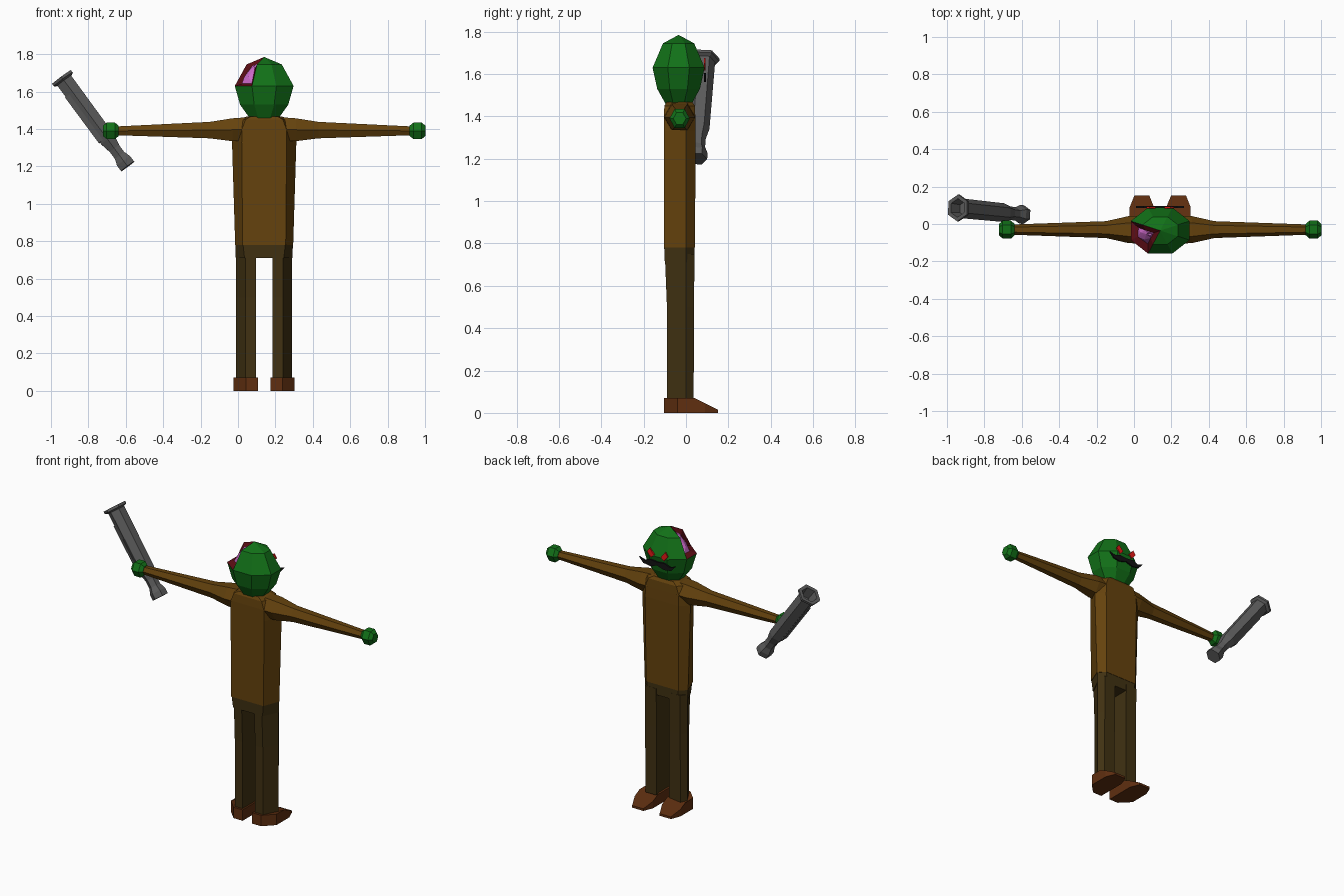
import bpy, bmesh, math
from mathutils import Vector

if "Cube" in bpy.data.objects:
    bpy.data.objects.remove(bpy.data.objects["Cube"])

CX, CY = 0.14, -0.03          # body axis


def mat(name, r, g, b):
    m = bpy.data.materials.new(name)
    m.diffuse_color = (r, g, b, 1)
    m.use_nodes = True
    m.node_tree.nodes["Principled BSDF"].inputs["Base Color"].default_value = m.diffuse_color
    return m


GREEN = mat("green skin", 0.006, 0.165, 0.009)
SHIRT = mat("brown shirt", 0.13, 0.055, 0.004)
PANTS = mat("dark trousers", 0.052, 0.031, 0.006)
SHOE = mat("red brown shoe", 0.115, 0.028, 0.005)
STEEL = mat("grey metal", 0.105, 0.105, 0.105)
PINK = mat("pink brain", 0.60, 0.14, 0.58)
GORE = mat("dark red rim", 0.11, 0.004, 0.007)
RED = mat("red eye", 0.80, 0.01, 0.008)
BLACK = mat("black hair", 0.006, 0.006, 0.006)


def finish(name, bm, *mats):
    bmesh.ops.recalc_face_normals(bm, faces=bm.faces)
    me = bpy.data.meshes.new(name)
    bm.to_mesh(me)
    bm.free()
    for m in mats:
        me.materials.append(m)
    ob = bpy.data.objects.new(name, me)
    bpy.context.collection.objects.link(ob)
    return ob


def loft_bm(rings):
    """Skin a list of equal-length point rings and cap both ends."""
    bm = bmesh.new()
    vs = [[bm.verts.new(p) for p in ring] for ring in rings]
    n = len(vs[0])
    for a, b in zip(vs, vs[1:]):
        for i in range(n):
            bm.faces.new((a[i], a[(i + 1) % n], b[(i + 1) % n], b[i]))
    bm.faces.new(vs[0])
    bm.faces.new(vs[-1])
    return bm


def loft(name, rings, m):
    return finish(name, loft_bm(rings), m)


def plate(name, pts, y0, y1, m):
    """Thin upright plate from x,z outline points around the body axis."""
    return loft(name, [[(CX + x, y, z) for x, z in pts] for y in (y0, y1)], m)


def hex_x(x, ry, z0, z1):
    """Hexagon ring across the x axis with its points toward +-y."""
    c, h = (z0 + z1) / 2, (z1 - z0) / 2
    return [(x, CY + ry * math.cos(k * math.pi / 3),
             c + h * math.sin(k * math.pi / 3) / 0.866) for k in range(6)]


# torso: hexagonal section, side corner set toward the chest
def torso_ring(z, flat, wide, y0, y1):
    pts = [(-flat, y0), (flat, y0), (wide, 0), (flat, y1), (-flat, y1), (-wide, 0)]
    return [(CX + x, y, z) for x, y in pts]


loft("torso", [torso_ring(0.78, 0.115, 0.155, -0.105, 0.042),
               torso_ring(1.33, 0.120, 0.172, -0.105, 0.046),
               torso_ring(1.40, 0.118, 0.170, -0.105, 0.044),
               torso_ring(1.45, 0.100, 0.140, -0.102, 0.042),
               torso_ring(1.468, 0.070, 0.090, -0.092, 0.030)], SHIRT)

# pelvis
loft("pelvis", [torso_ring(0.71, 0.105, 0.152, -0.100, 0.038),
                torso_ring(0.782, 0.113, 0.153, -0.103, 0.040)], PANTS)

for s, side in ((-1, "left"), (1, "right")):
    # arms
    arm = [(0.10, 0.075, 1.335, 1.462), (0.17, 0.072, 1.335, 1.457),
           (0.29, 0.045, 1.350, 1.438), (0.80, 0.027, 1.367, 1.413)]
    loft(side + "_arm", [hex_x(CX + s * d, r, a, b) for d, r, a, b in arm], SHIRT)

    # hands
    hand = [(0.778, 0.030), (0.798, 0.048), (0.842, 0.048), (0.862, 0.030)]
    loft(side + "_hand", [hex_x(CX + s * d, r, 1.39 - r * 0.92, 1.39 + r * 0.92)
                          for d, r in hand], GREEN)

    # legs: five sided
    def leg_ring(z, y0, y1):
        pts = [(0.045, y0), (0.100, y0), (0.150, 0.0), (0.125, y1), (0.045, y1)]
        return [(CX + s * x, y, z) for x, y in pts]
    loft(side + "_leg", [leg_ring(0.06, -0.09, 0.036), leg_ring(0.50, -0.09, 0.038),
                         leg_ring(0.75, -0.10, 0.040)], PANTS)

    # shoes: sole outline, with the upper sloping down to the toe
    sole = [(-0.065, -0.105), (0, -0.105), (0.065, -0.04), (0.065, 0.04),
            (0.065, 0.09), (0.04, 0.152), (-0.04, 0.152), (-0.065, 0.09), (-0.065, 0.04)]
    top_z = lambda y: 0.07 if y <= 0.045 else 0.07 - (y - 0.04) * 0.5
    loft(side + "_shoe",
         [[(CX + s * (0.098 + x), y, 0) for x, y in sole],
          [(CX + s * (0.098 + x), y, top_z(y)) for x, y in sole]], SHOE)

    # eyes: slanted diamonds
    plate(side + "_eye", [(s * 0.024, 1.640), (s * 0.046, 1.618),
                          (s * 0.074, 1.650), (s * 0.056, 1.676)], 0.084, 0.093, RED)

    # half of the moustache
    plate(side + "_moustache",
          [(0, 1.600), (s * 0.05, 1.605), (s * 0.09, 1.590), (s * 0.128, 1.602),
           (s * 0.10, 1.570), (s * 0.05, 1.562), (0, 1.578)], 0.086, 0.0955, BLACK)

# head: eight sided, with an opened skull on one rear quarter
HX, HY, HZ = CX, -0.035, 1.63
rings = []
for z, f in ((1.455, 0.48), (1.53, 0.82), (1.63, 1.0), (1.745, 0.60)):
    rings.append([(HX + 0.170 * f * math.cos(math.radians(22.5 + 45 * k)),
                   HY + 0.133 * f * math.sin(math.radians(22.5 + 45 * k)), z)
                  for k in range(8)])
bm = loft_bm(rings)
cap = max(bm.faces, key=lambda f: f.calc_center_median().z)
bmesh.ops.poke(bm, faces=[cap], offset=0)
tip = max((v for v in bm.verts if len(v.link_faces) == 8), key=lambda v: v.co.z)
tip.co.z = 1.785
bmesh.ops.recalc_face_normals(bm, faces=bm.faces)


def opened(f):
    c = f.calc_center_median()
    a = math.degrees(math.atan2((c.y - HY) / 0.133, (c.x - HX) / 0.170)) % 360
    return c.z > HZ + 0.01 and 150 < a < 240


hole = [f for f in bm.faces if opened(f)]
rim = bmesh.ops.inset_region(bm, faces=hole, thickness=0.03, depth=-0.03,
                             use_even_offset=True)["faces"]
for f in rim:
    f.material_index = 1
for f in hole:
    f.material_index = 2
# lumpy brain surface
bumps = bmesh.ops.poke(bm, faces=hole, offset=0.008)
for f in bumps["faces"]:
    f.material_index = 2
finish("head", bm, GREEN, GORE, PINK)

# launcher: hexagonal tube lying along a tilted axis
A, B = Vector((-0.943, 0.086, 1.677)), Vector((-0.59, 0.05, 1.20))
AX = (B - A).normalized()
U = (Vector((0, 1, 0)) - AX * AX.y).normalized()
V = AX.cross(U)
L = (B - A).length


def tube_ring(t, r):
    c = A + AX * (t * L)
    return [c + (U * math.cos(k * math.pi / 3) + V * math.sin(k * math.pi / 3)) * r
            for k in range(6)]


tube = [(0.12, 0.042), (0.0, 0.050), (0.0, 0.072), (0.025, 0.072), (0.04, 0.053),
        (0.70, 0.050), (0.80, 0.036), (0.88, 0.036), (0.94, 0.050), (1.0, 0.050)]
loft("launcher_tube", [tube_ring(t, r) for t, r in tube], STEEL)

# grip rail along the hand side of the tube
N = Vector((-0.8, 0, -0.6))
rail = []
for t in (0.17, 0.68):
    c = A + AX * (t * L) + N * 0.036
    rail.append([c + U * a + N * b for a, b in
                 ((-0.04, -0.014), (0.03, -0.014), (0.02, 0.014), (-0.03, 0.014))])
loft("launcher_rail", rail, STEEL)
